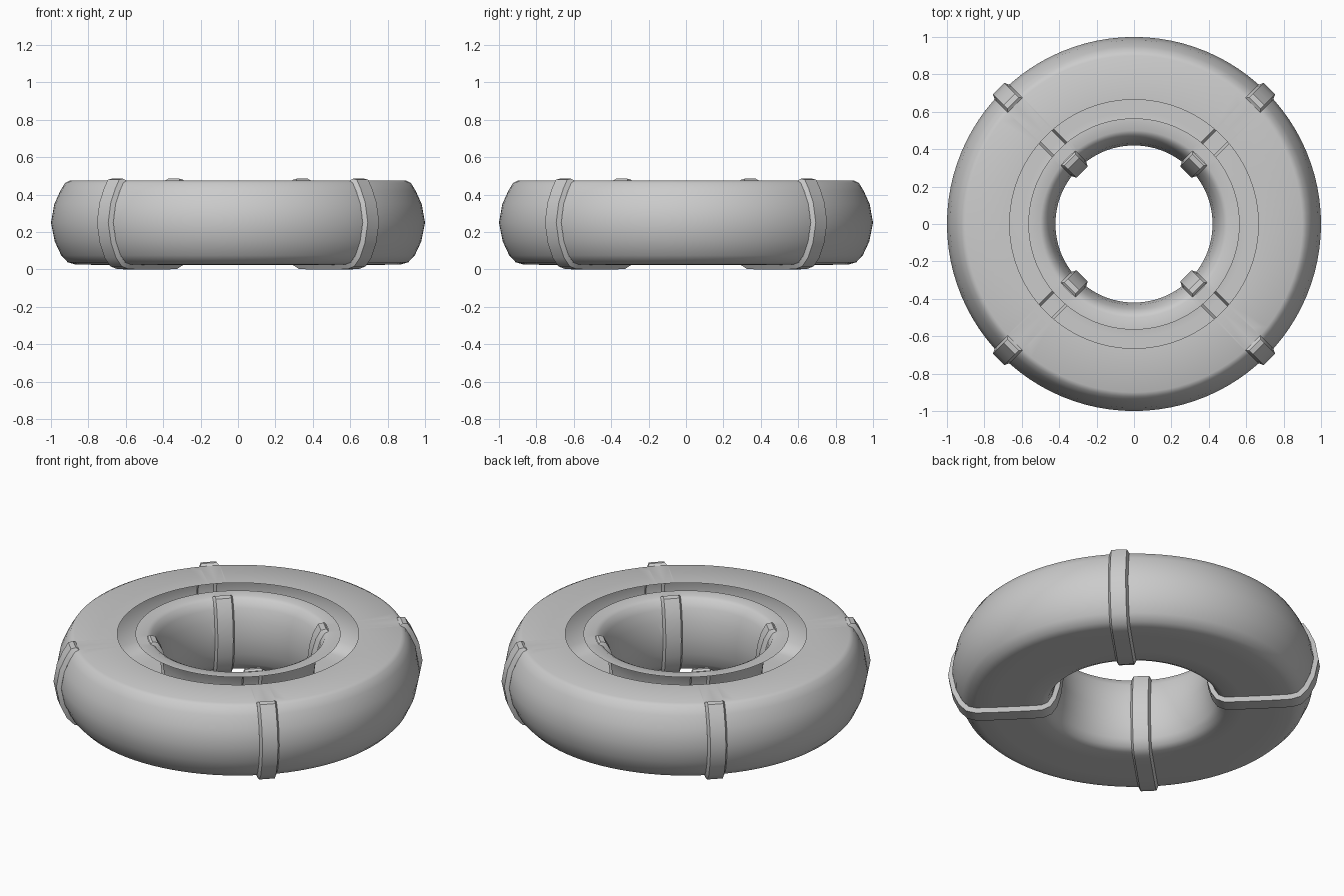
import bpy, bmesh, math
from mathutils import Vector

if "Cube" in bpy.data.objects:
    bpy.data.objects.remove(bpy.data.objects["Cube"])

SEG = 96          # sides of the ring
W_BASE, W_TOP, H = 0.055, 0.043, 0.025   # strap half widths and height

# cross-section (r, z) of the wall: inner top edge, down, under, up to outer top edge
inner = [(0.50, 0.475), (0.477, 0.463), (0.453, 0.42), (0.433, 0.35), (0.42, 0.25),
         (0.433, 0.15), (0.453, 0.08), (0.477, 0.042), (0.51, 0.027)]
outer = [(0.87, 0.027), (0.91, 0.038), (0.945, 0.075), (0.98, 0.15), (1.0, 0.25),
         (0.982, 0.35), (0.95, 0.42), (0.924, 0.463), (0.90, 0.475)]
wall = inner + [(0.60, 0.025), (0.70, 0.025), (0.78, 0.025)] + outer
profile = [(0.565, 0.475)] + wall + [(0.665, 0.475)]


def finish(bm, name, angle):
    mesh = bpy.data.meshes.new(name)
    bm.to_mesh(mesh)
    bm.free()
    ob = bpy.data.objects.new(name, mesh)
    bpy.context.collection.objects.link(ob)
    bpy.ops.object.select_all(action='DESELECT')
    ob.select_set(True)
    bpy.context.view_layer.objects.active = ob
    bpy.ops.object.shade_smooth_by_angle(angle=math.radians(angle))
    return ob


# hollow ring shell, open slot on top
bm = bmesh.new()
rings = []
for i in range(SEG):
    a = 2 * math.pi * i / SEG
    rings.append([bm.verts.new((r * math.cos(a), r * math.sin(a), z)) for r, z in profile])
for i in range(SEG):
    A, B = rings[i], rings[(i + 1) % SEG]
    for j in range(len(profile) - 1):
        bm.faces.new((A[j], A[j + 1], B[j + 1], B[j]))

# open the shell behind the straps, so they read as grooves from inside
normals = [Vector((1, 1, 0)).normalized(), Vector((1, -1, 0)).normalized()]
for n in normals:
    for s in (-1, 1):
        bmesh.ops.bisect_plane(bm, geom=bm.verts[:] + bm.edges[:] + bm.faces[:],
                               plane_co=n * s * W_BASE, plane_no=n)
gone = []
for f in bm.faces:
    c = f.calc_center_median()
    if c.z < 0.47 and any(abs(c.dot(n)) < W_BASE - 0.0005 for n in normals):
        gone.append(f)
bmesh.ops.delete(bm, geom=gone, context='FACES')
bmesh.ops.recalc_face_normals(bm, faces=bm.faces[:])
# make sure the normals point out of the tube
bm.faces.ensure_lookup_table()
low = min(bm.faces, key=lambda f: f.calc_center_median().z)
if low.normal.z > 0:
    bmesh.ops.reverse_faces(bm, faces=bm.faces[:])
finish(bm, "ring_shell", 35)


# wall profile pushed outwards for the strap faces
def offset(i):
    p, q = wall[max(i - 1, 0)], wall[min(i + 1, len(wall) - 1)]
    t = Vector((q[0] - p[0], q[1] - p[1])).normalized()
    return wall[i][0] + t.y * H, wall[i][1] - t.x * H


top = [offset(i) for i in range(len(wall))]
# strap ends rise only slightly above the flat top
top[0] = (0.487, 0.485)
top[-1] = (0.915, 0.485)


# raised straps with chamfered sides, around the inside, bottom and outside
def strap(name, angle):
    bm = bmesh.new()
    d = Vector((math.cos(angle), math.sin(angle), 0))
    n = Vector((-d.y, d.x, 0))
    rows = []
    for (r, z), (ro, zo) in zip(wall, top):
        row = []
        for rad, h, w in ((r, z, -W_BASE), (ro, max(zo, 0), -W_TOP),
                          (ro, max(zo, 0), W_TOP), (r, z, W_BASE)):
            along = math.sqrt(rad * rad - w * w)
            row.append(bm.verts.new(d * along + n * w + Vector((0, 0, h))))
        rows.append(row)
    for A, B in zip(rows, rows[1:]):
        for k in range(3):
            bm.faces.new((A[k], B[k], B[k + 1], A[k + 1]))
    bm.faces.new(rows[0])
    bm.faces.new(rows[-1][::-1])
    bmesh.ops.recalc_face_normals(bm, faces=bm.faces[:])
    low = min(bm.faces, key=lambda f: f.calc_center_median().z)
    if low.normal.z > 0:
        bmesh.ops.reverse_faces(bm, faces=bm.faces[:])
    finish(bm, name, 35)


for i in range(4):
    strap(f"strap_{i + 1}", math.radians(45 + 90 * i))
